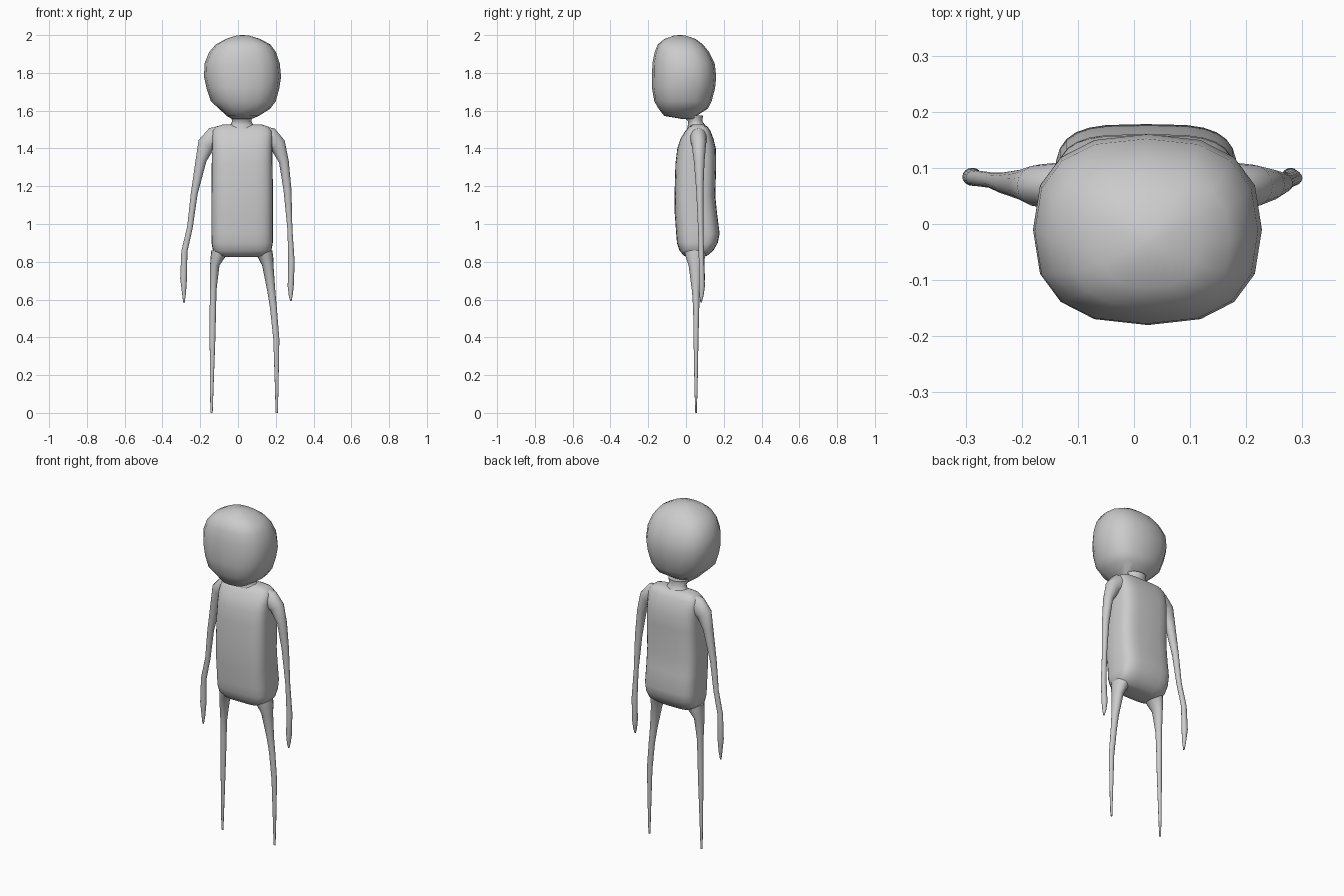
import bpy, bmesh, math
from mathutils import Vector

grey = bpy.data.materials.new("plain grey")
grey.diffuse_color = (0.6, 0.6, 0.6, 1)


def loft(name, sections, sides=20, power=2.0, follow=False):
    """Skin rounded rings (x, y, z, half width, half depth); follow tilts rings along the path."""
    bm = bmesh.new()
    rings = []
    for i, (x, y, z, rx, ry) in enumerate(sections):
        across = Vector((1, 0, 0))
        if follow:
            a, b = sections[max(i - 1, 0)], sections[min(i + 1, len(sections) - 1)]
            t = Vector((b[0] - a[0], 0, b[2] - a[2])).normalized()
            across = Vector((-t.z, 0, t.x))
        ring = []
        for k in range(sides):
            ang = 2 * math.pi * k / sides
            c, s = math.cos(ang), math.sin(ang)
            u = math.copysign(abs(c) ** (2 / power), c) * rx
            v = math.copysign(abs(s) ** (2 / power), s) * ry
            ring.append(bm.verts.new(Vector((x, y, z)) + across * u + Vector((0, v, 0))))
        rings.append(ring)
    for lo, hi in zip(rings, rings[1:]):
        for k in range(sides):
            n = (k + 1) % sides
            bm.faces.new((lo[k], lo[n], hi[n], hi[k]))
    bm.faces.new(rings[0])
    bm.faces.new(rings[-1])
    bmesh.ops.recalc_face_normals(bm, faces=bm.faces)
    me = bpy.data.meshes.new(name)
    bm.to_mesh(me)
    bm.free()
    me.materials.append(grey)
    ob = bpy.data.objects.new(name, me)
    bpy.context.collection.objects.link(ob)
    bpy.context.view_layer.objects.active = ob
    ob.select_set(True)
    bpy.ops.object.shade_smooth_by_angle(angle=math.radians(70))
    ob.select_set(False)
    return ob


# Head: rounded, slightly flattened at the front
loft("head", [
    (0.02, 0.03, 1.555, 0.05, 0.045),
    (0.025, -0.03, 1.572, 0.085, 0.085),
    (0.035, -0.015, 1.61, 0.135, 0.13),
    (0.028, -0.016, 1.65, 0.172, 0.152),
    (0.026, -0.013, 1.72, 0.193, 0.167),
    (0.024, -0.010, 1.78, 0.204, 0.170),
    (0.022, -0.013, 1.85, 0.199, 0.165),
    (0.024, -0.022, 1.91, 0.177, 0.144),
    (0.027, -0.030, 1.95, 0.145, 0.120),
    (0.026, -0.032, 1.98, 0.090, 0.082),
    (0.025, -0.032, 1.997, 0.035, 0.032),
    (0.025, -0.032, 2.0, 0.006, 0.006),
], sides=16, power=2.5)

# Neck: short, flaring into the shoulders
loft("neck", [
    (0.02, 0.060, 1.50, 0.085, 0.055),
    (0.02, 0.055, 1.525, 0.060, 0.045),
    (0.02, 0.048, 1.545, 0.050, 0.038),
    (0.02, 0.035, 1.575, 0.062, 0.055),
])

# Torso: rounded box with a fuller seat
loft("torso", [
    (0.022, 0.055, 0.826, 0.085, 0.035),
    (0.022, 0.050, 0.832, 0.125, 0.062),
    (0.022, 0.055, 0.860, 0.155, 0.090),
    (0.022, 0.060, 0.900, 0.162, 0.108),
    (0.022, 0.063, 0.950, 0.163, 0.115),
    (0.022, 0.052, 1.060, 0.163, 0.112),
    (0.022, 0.047, 1.150, 0.163, 0.108),
    (0.022, 0.052, 1.320, 0.161, 0.108),
    (0.022, 0.056, 1.400, 0.160, 0.102),
    (0.022, 0.058, 1.450, 0.160, 0.088),
    (0.022, 0.063, 1.490, 0.158, 0.068),
    (0.022, 0.065, 1.515, 0.140, 0.050),
    (0.022, 0.065, 1.526, 0.105, 0.030),
], sides=28, power=3.6)

# Arms: thin, curving down from the shoulders, thicker hands
loft("left_arm", [
    (-0.075, 0.066, 1.455, 0.065, 0.045),
    (-0.130, 0.066, 1.450, 0.062, 0.044),
    (-0.168, 0.068, 1.420, 0.047, 0.038),
    (-0.195, 0.070, 1.340, 0.029, 0.028),
    (-0.232, 0.073, 1.160, 0.018, 0.019),
    (-0.254, 0.078, 0.985, 0.015, 0.014),
    (-0.284, 0.082, 0.855, 0.016, 0.014),
    (-0.288, 0.084, 0.710, 0.018, 0.016),
    (-0.286, 0.082, 0.630, 0.010, 0.011),
    (-0.286, 0.080, 0.585, 0.004, 0.004),
], sides=16, follow=True)
loft("right_arm", [
    (0.120, 0.066, 1.455, 0.065, 0.045),
    (0.172, 0.066, 1.450, 0.060, 0.044),
    (0.210, 0.068, 1.420, 0.043, 0.038),
    (0.243, 0.070, 1.330, 0.026, 0.028),
    (0.262, 0.073, 1.180, 0.021, 0.019),
    (0.275, 0.078, 0.970, 0.013, 0.014),
    (0.283, 0.082, 0.800, 0.017, 0.014),
    (0.279, 0.084, 0.670, 0.016, 0.016),
    (0.279, 0.082, 0.620, 0.010, 0.011),
    (0.280, 0.080, 0.592, 0.004, 0.004),
], sides=16, follow=True)

# Legs: flared at the hip, tapering to points
loft("left_leg", [
    (-0.140, 0.053, 0.000, 0.006, 0.004),
    (-0.139, 0.053, 0.120, 0.009, 0.008),
    (-0.135, 0.053, 0.390, 0.015, 0.013),
    (-0.133, 0.054, 0.550, 0.017, 0.016),
    (-0.131, 0.052, 0.650, 0.017, 0.019),
    (-0.123, 0.050, 0.780, 0.025, 0.035),
    (-0.108, 0.050, 0.820, 0.037, 0.050),
    (-0.090, 0.050, 0.860, 0.052, 0.060),
], sides=16)
loft("right_leg", [
    (0.205, 0.053, 0.000, 0.006, 0.004),
    (0.205, 0.053, 0.120, 0.009, 0.008),
    (0.203, 0.053, 0.390, 0.016, 0.013),
    (0.188, 0.054, 0.550, 0.018, 0.016),
    (0.177, 0.052, 0.640, 0.021, 0.020),
    (0.158, 0.050, 0.780, 0.030, 0.036),
    (0.147, 0.050, 0.820, 0.040, 0.050),
    (0.132, 0.050, 0.860, 0.050, 0.060),
], sides=16)
